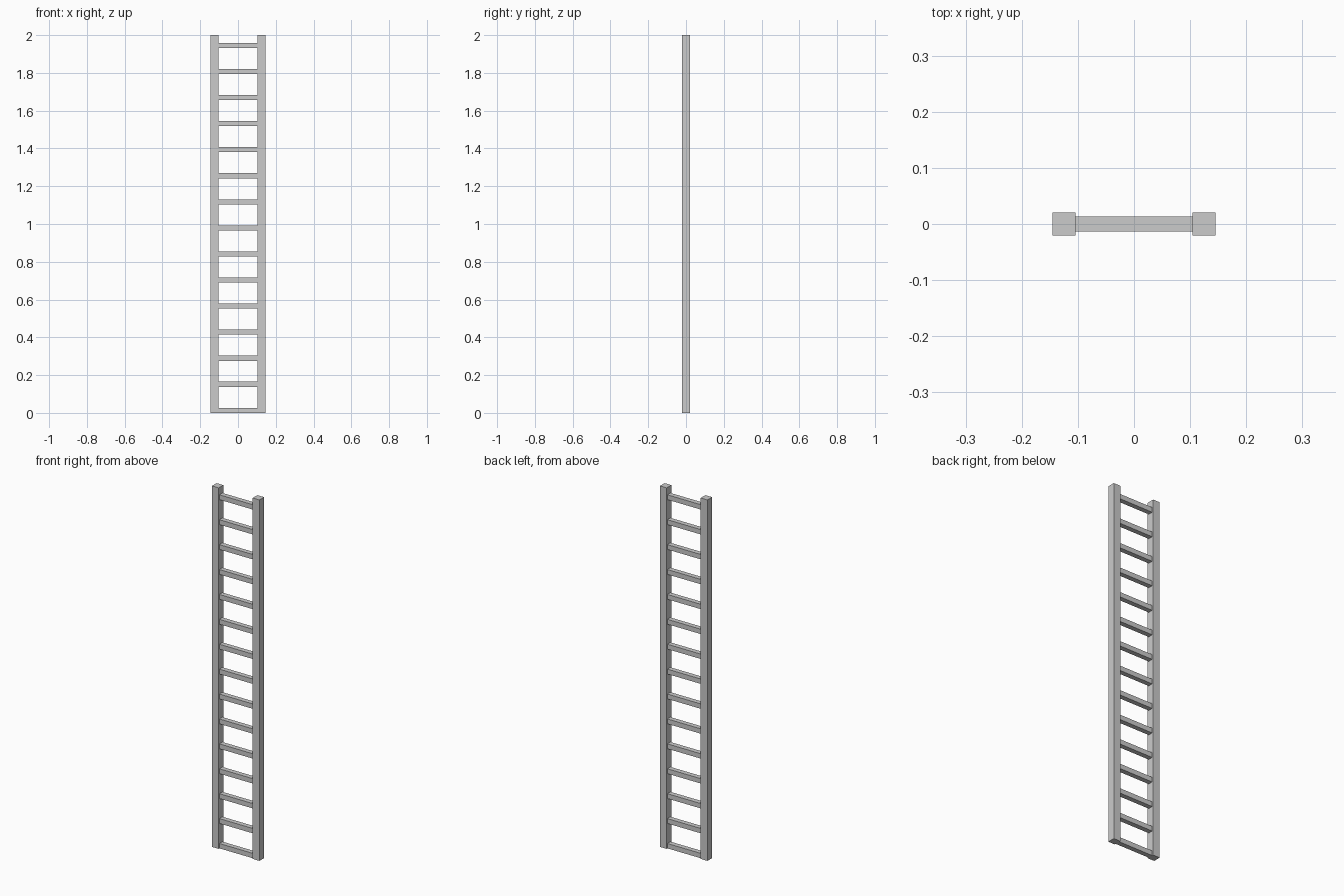
import bpy

if "Cube" in bpy.data.objects:
    bpy.data.objects.remove(bpy.data.objects["Cube"])

HEIGHT = 2.0
RAIL = 0.041          # square rail thickness
HALF_WIDTH = 0.1455   # outer half width of the ladder
RUNG = 0.027          # square rung thickness
RUNG_COUNT = 15
RUNG_STEP = 0.138


def box(name, size, location):
    bpy.ops.mesh.primitive_cube_add(size=1, location=location)
    obj = bpy.context.object
    obj.name = name
    obj.scale = size
    bpy.ops.object.transform_apply(location=False, rotation=False, scale=True)
    return obj


# Two upright side rails
rail_x = HALF_WIDTH - RAIL / 2
for side, name in ((-1, "left_rail"), (1, "right_rail")):
    box(name, (RAIL, RAIL, HEIGHT), (side * rail_x, 0, HEIGHT / 2))

# Evenly spaced square rungs, the lowest flush with the rail feet
rung_length = 2 * (HALF_WIDTH - RAIL)
for i in range(RUNG_COUNT):
    box(f"rung_{i + 1}", (rung_length, RUNG, RUNG), (0, 0, RUNG / 2 + i * RUNG_STEP))
